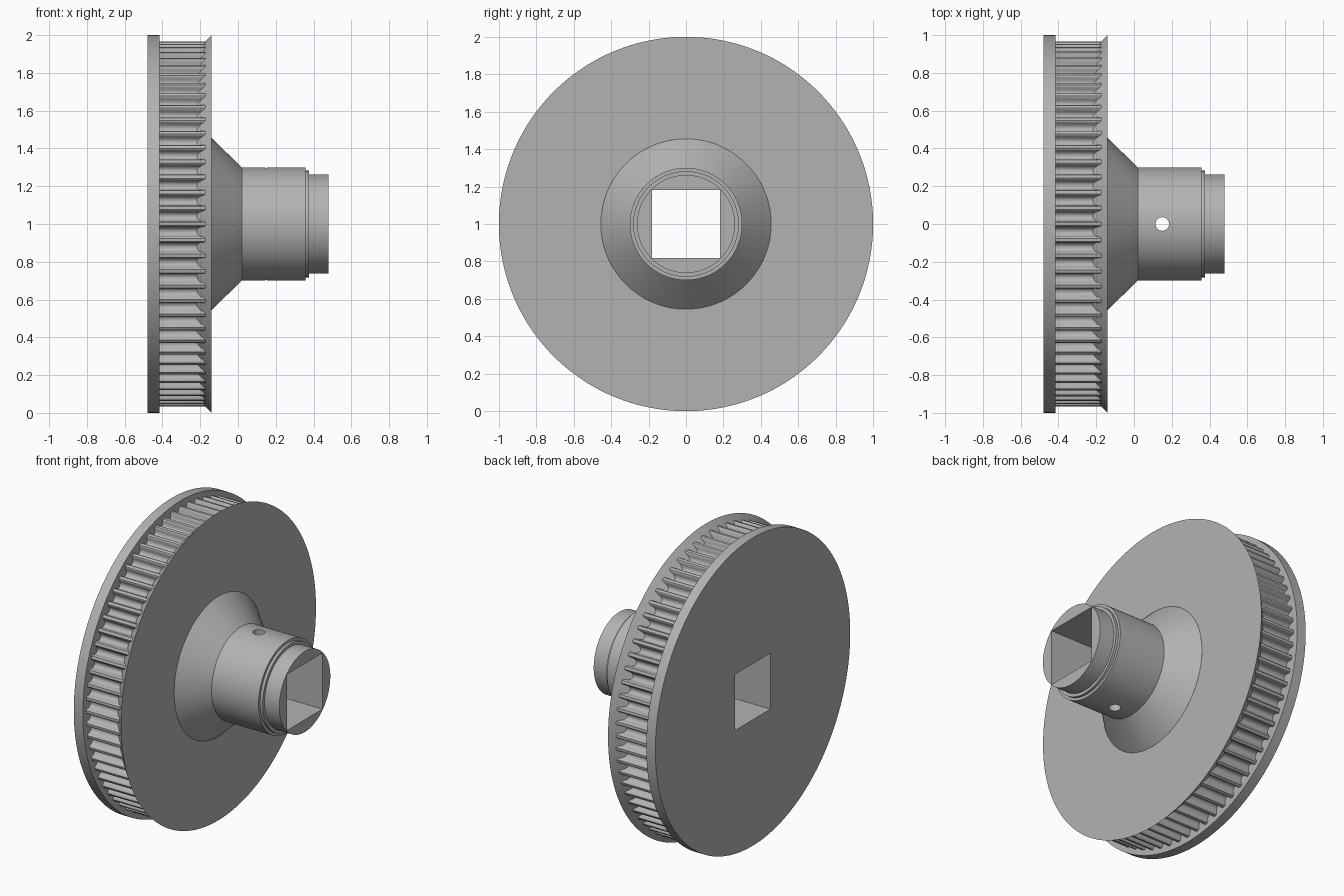
import bpy, bmesh, math
from mathutils import Matrix

TEETH = 72
TIP, DEPTH = 0.967, 0.045      # tooth tip radius and groove depth
FACE = -0.14                   # plane where wheel and hub meet
HUB_BASE = 0.455

cube = bpy.data.objects.get("Cube")
if cube:
    bpy.data.objects.remove(cube, do_unlink=True)

metal = bpy.data.materials.new("grey metal")
metal.use_nodes = True
grey = (0.45, 0.45, 0.45, 1)
metal.diffuse_color = grey
metal.node_tree.nodes["Principled BSDF"].inputs["Base Color"].default_value = grey


def make_object(name, bm):
    bmesh.ops.recalc_face_normals(bm, faces=bm.faces)
    mesh = bpy.data.meshes.new(name)
    bm.to_mesh(mesh)
    bm.free()
    mesh.materials.append(metal)
    obj = bpy.data.objects.new(name, mesh)
    bpy.context.collection.objects.link(obj)
    return obj


def loft(name, angles, sections):
    """Closed solid around the x axis; each section gives (x, radius) per angle index."""
    bm = bmesh.new()
    rings = []
    for section in sections:
        ring = []
        for i, a in enumerate(angles):
            x, r = section(i)
            ring.append(bm.verts.new((x, r * math.cos(a), 1 + r * math.sin(a))))
        rings.append(ring)
    n = len(angles)
    for low, high in zip(rings, rings[1:]):
        for i in range(n):
            j = (i + 1) % n
            bm.faces.new((low[i], low[j], high[j], high[i]))
    bm.faces.new(rings[0])
    bm.faces.new(rings[-1])
    return make_object(name, bm)


def circle(x, r):
    return lambda i: (x, r)


def cut(obj, cutter):
    mod = obj.modifiers.new("cut", "BOOLEAN")
    mod.operation, mod.solver, mod.object = "DIFFERENCE", "EXACT", cutter
    bpy.ops.object.select_all(action="DESELECT")
    bpy.context.view_layer.objects.active = obj
    obj.select_set(True)
    bpy.ops.object.modifier_apply(modifier=mod.name)


# One tooth pitch: rounded tip corner, round-bottomed groove, rounded tip corner
half = [(-0.40, 0), (-0.35, 0.08)]
groove = []
for k in range(9):
    a = math.pi * k / 8
    groove.append((-0.32 * math.cos(a), 0.2 + 0.8 * math.sin(a) ** 0.8 if 0 < k < 8 else 0.2))
pitch = half + groove + [(-u, d) for u, d in reversed(half)]
angles, radii = [], []
for t in range(TEETH):
    for u, d in pitch:
        angles.append(2 * math.pi * (t + 0.5 + u) / TEETH)
        radii.append(TIP - DEPTH * d)

# Toothed wheel: flat left flange, teeth running into the sloped right flange
wheel = loft("toothed_wheel", angles, [
    circle(-0.48, 1), circle(-0.415, 1),
    lambda i: (-0.415, radii[i]),
    lambda i: (FACE - (1 - radii[i]), radii[i]),
    circle(FACE, 1), circle(FACE, HUB_BASE)])

# Hub: cone, barrel and two steps
even = [2 * math.pi * i / 128 for i in range(128)]
hub = loft("hub", even, [circle(x, r) for x, r in (
    (FACE, HUB_BASE), (0.02, 0.3), (0.357, 0.3), (0.357, 0.282),
    (0.375, 0.282), (0.375, 0.262), (0.48, 0.262))])

# Square bore through everything, round pin hole across the barrel
bm = bmesh.new()
bmesh.ops.create_cube(bm, size=1, matrix=Matrix.Translation((0, 0, 1)) @ Matrix.Diagonal((2, 0.364, 0.364, 1)))
bore = make_object("bore_cutter", bm)
bm = bmesh.new()
bmesh.ops.create_cone(bm, cap_ends=True, segments=32, radius1=0.036, radius2=0.036, depth=1,
                      matrix=Matrix.Translation((0.15, 0, 1)))
pin = make_object("pin_cutter", bm)
cut(wheel, bore)
cut(hub, bore)
cut(hub, pin)
for helper in (bore, pin):
    bpy.data.objects.remove(helper, do_unlink=True)

# Remove the hidden faces where hub and wheel touch, then shade
for obj in (wheel, hub):
    bm = bmesh.new()
    bm.from_mesh(obj.data)
    hidden = [f for f in bm.faces if all(
        abs(v.co.x - FACE) < 1e-4 and math.hypot(v.co.y, v.co.z - 1) < HUB_BASE + 0.001
        for v in f.verts)]
    bmesh.ops.delete(bm, geom=hidden, context="FACES")
    bm.to_mesh(obj.data)
    bm.free()
    bpy.ops.object.select_all(action="DESELECT")
    bpy.context.view_layer.objects.active = obj
    obj.select_set(True)
    bpy.ops.object.shade_smooth_by_angle(angle=math.radians(30))
